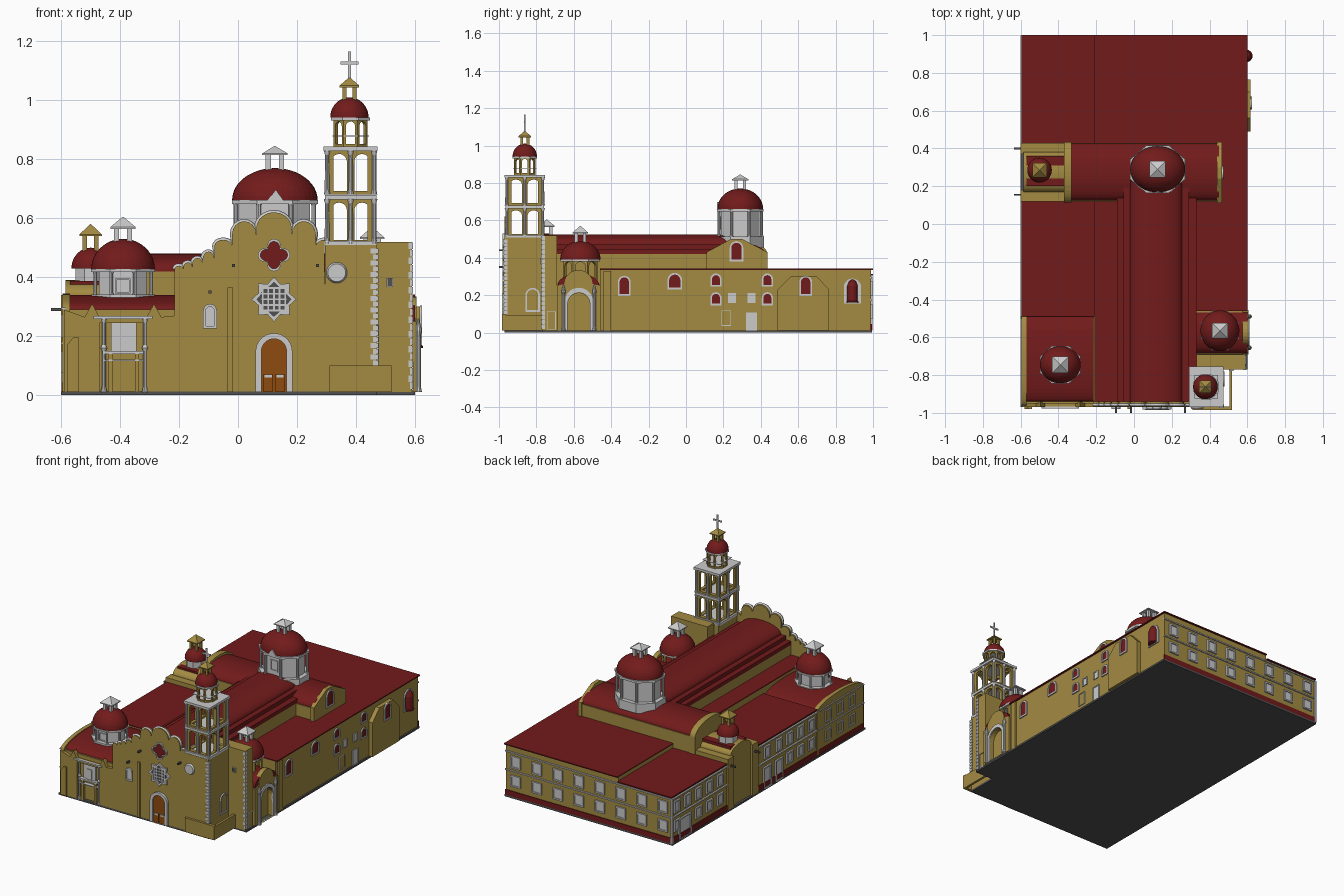
import bpy, bmesh
from math import pi, cos, sin, radians
from mathutils import Vector, Matrix
from mathutils.geometry import tessellate_polygon

if "Cube" in bpy.data.objects:
    bpy.data.objects.remove(bpy.data.objects["Cube"])

def material(name, c):
    m = bpy.data.materials.new(name)
    m.diffuse_color = (*c, 1)
    m.use_nodes = True
    m.node_tree.nodes["Principled BSDF"].inputs["Base Color"].default_value = m.diffuse_color
    return m
Y = material("ochre_wall", (0.37, 0.26, 0.055))
R = material("red_roof", (0.17, 0.011, 0.011))
B = material("door_wood", (0.27, 0.07, 0.005))
D = material("dark_base", (0.08, 0.08, 0.08))
smooth = []

def finish(name, bm, m=None, curved=False):
    bmesh.ops.recalc_face_normals(bm, faces=bm.faces)
    me = bpy.data.meshes.new(name)
    bm.to_mesh(me); bm.free()
    ob = bpy.data.objects.new(name, me)
    bpy.context.collection.objects.link(ob)
    if m: me.materials.append(m)
    if curved: smooth.append(ob)
    return ob

def boxes(name, specs, m=None):
    bm = bmesh.new()
    for x0, x1, y0, y1, z0, z1 in specs:
        mat = Matrix.Translation(((x0+x1)/2, (y0+y1)/2, (z0+z1)/2)) @ Matrix.Diagonal((x1-x0, y1-y0, z1-z0, 1))
        bmesh.ops.create_cube(bm, size=1, matrix=mat)
    return finish(name, bm, m)

def box(name, *s, m=None):
    return boxes(name, [s], m)

# extrude outlines (first loop outer, the rest holes) along axis 'x' or 'y'
def add_prism(bm, loops, axis, d0, d1, mat=Matrix()):
    put = (lambda u, v, d: mat @ Vector((u, d, v))) if axis == 'y' else (lambda u, v, d: mat @ Vector((d, u, v)))
    flat = [p for l in loops for p in l]
    a = [bm.verts.new(put(*p, d0)) for p in flat]
    b = [bm.verts.new(put(*p, d1)) for p in flat]
    tris = [range(len(flat))] if len(loops) == 1 else tessellate_polygon([[Vector((*p, 0)) for p in l] for l in loops])
    for t in tris:
        bm.faces.new([a[i] for i in t]); bm.faces.new([b[i] for i in reversed(t)])
    k = 0
    for l in loops:
        n = len(l)
        for i in range(n):
            p, q = k+i, k+(i+1) % n
            bm.faces.new((a[p], a[q], b[q], b[p]))
        k += n

def prism(name, groups, axis, d0, d1, m=None, curved=False):
    bm = bmesh.new()
    for g in groups: add_prism(bm, g, axis, d0, d1)
    return finish(name, bm, m, curved)

def rect(u0, u1, z0, z1): return [(u0, z0), (u1, z0), (u1, z1), (u0, z1)]
def arc(u0, u1, z, h, n=10):
    return [((u0+u1)/2 + (u1-u0)/2*cos(pi*i/n), z + h*sin(pi*i/n)) for i in range(n+1)]
def arch(u, z0, w, h, n=10):
    return [(u-w/2, z0), (u+w/2, z0)] + arc(u-w/2, u+w/2, z0+h-w/2, w/2, n)
def vault(u0, u1, zb, z, h): return [(u0, zb), (u1, zb)] + arc(u0, u1, z, h, 24)

# framed openings on a wall: specs (u, z0, w, h, arched)
def windows(name, axis, d, out, specs, pane=R, t=0.009, pd=0.003):
    fr, pn = [], []
    for u, z, w, h, ar in specs:
        f = arch if ar else (lambda u, z, w, h: rect(u-w/2, u+w/2, z, z+h))
        inner = f(u, z, w, h)
        fr.append([f(u, z-t, w+2*t, h+2*t), inner]); pn.append([inner])
    prism(name+"_frames", fr, axis, d, d+out)
    prism(name+"_panes", pn, axis, d, d+out*pd/0.008, pane)

def lathe(name, x, y, prof, n, rx=1, ry=1, m=None, rot=0, curved=False):
    bm = bmesh.new()
    rings = [[bm.verts.new((x+rx*r*cos(rot+2*pi*i/n), y+ry*r*sin(rot+2*pi*i/n), z)) for i in range(n)] for r, z in prof]
    for a, b in zip(rings, rings[1:]):
        for i in range(n): bm.faces.new((a[i], a[(i+1) % n], b[(i+1) % n], b[i]))
    bm.faces.new(rings[0]); bm.faces.new(rings[-1])
    return finish(name, bm, m, curved)
def octo(name, x, y, rx, ry, z0, z1, m=None):
    return lathe(name, x, y, [(1/cos(pi/8), z0), (1/cos(pi/8), z1)], 8, rx, ry, m, pi/8)

# ring of wall plates pierced by arches
def arcade(name, x, y, rx, ry, sides, z0, z1, holes, fill, m, t=0.02):
    bm = bmesh.new()
    hw = math_tan = sin(pi/sides)/cos(pi/sides)
    for s in range(sides):
        mat = Matrix.Translation((x, y, 0)) @ Matrix.Diagonal((rx, ry, 1, 1)) @ Matrix.Rotation(2*pi*s/sides, 4, 'Z')
        step = 2*hw/holes
        w = step*fill
        hl = [[(-hw+step*(i+.5)-w/2, z0+.012), (-hw+step*(i+.5)+w/2, z0+.012)] +
              arc(-hw+step*(i+.5)-w/2, -hw+step*(i+.5)+w/2, z1-.012-w*rx/2, w*rx/2) for i in range(holes)]
        add_prism(bm, [rect(-hw, hw, z0, z1)] + hl, 'y', -1, -1+t/rx, mat)
    return finish(name, bm, m)

def dome_lantern(name, x, y, rx, ry, z0, z1, lz, top, lw, m=None):
    lathe(name+"_dome", x, y, [(cos(a*pi/24), z0+(z1-z0)*sin(a*pi/24)) for a in range(12)] + [(.03, z1)], 40, rx, ry, R, 0, True)
    p, e = lw/2, lw*.28
    boxes(name+"_lantern_posts", [(x+sx*p-(e if sx > 0 else 0), x+sx*p+(e if sx < 0 else 0), y+sy*p-(e if sy > 0 else 0),
          y+sy*p+(e if sy < 0 else 0), z1-.02, lz) for sx in (-1, 1) for sy in (-1, 1)], m)
    lathe(name+"_lantern_roof", x, y, [(lw*.98, lz-.006), (lw*.98, lz), (.002, top)], 4, 1, 1, m, pi/4)

def posts(name, x, y, rx, ry, z0, z1, r):
    k = 1/cos(pi/8)
    for i in range(8):
        a = pi/8 + i*pi/4
        lathe(f"{name}_{i}", x+rx*k*cos(a), y+ry*k*sin(a), [(r*1.4, z0), (r, z0+.012), (r, z1-.012), (r*1.4, z1)], 8)

# ground slab
boxes("base_slab", [(-.6, .47, -.97, .995, 0, .012), (.47, .6, -.77, .995, 0, .012)], D)
# main bodies and flat roofs
boxes("main_walls", [(-.21, .59, .43, .99, .01, .335), (-.59, -.21, .43, .99, .01, .305), (-.59, -.21, -.49, .12, .01, .305),
      (-.21, -.09, -.95, .12, .01, .35), (.33, .59, -.46, .43, .01, .335), (-.09, .33, -.95, .43, .01, .42),
      (-.33, .45, .12, .43, .3, .42)], Y)
boxes("flat_roofs", [(-.21, .6, .43, 1, .335, .342), (-.595, -.21, .43, 1, .305, .312), (-.595, -.21, -.49, .12, .305, .312),
      (-.21, -.09, -.95, .12, .35, .357), (.33, .6, -.46, .43, .335, .342), (-.09, .33, -.94, .2, .42, .445)], R)
# nave and transept vaults
prism("nave_shoulders", [[rect(-.055, .29, .44, .47)]], 'y', -.94, .2, R)
prism("nave_vault", [[vault(-.02, .255, .44, .47, .055)]], 'y', -.94, .25, R, True)
prism("transept_vault", [[vault(.125, .425, .41, .42, .06)]], 'x', -.34, .45, R, True)
prism("transept_gable", [[[(.11, .3), (.435, .3), (.435, .43), (.3, .5), (.24, .5), (.11, .43)]]], 'x', .44, .465, Y)
windows("transept_window", 'x', .465, .008, [(.27, .39, .055, .09, True)])
prism("transept_parapet_left", [[vault(.115, .435, .3, .42, .075)]], 'x', -.37, -.33, Y)
# main dome
octo("main_dome_collar", .125, .29, .147, .127, .455, .515)
octo("main_dome_drum", .125, .29, .12, .102, .5, .66)
posts("main_dome_column", .125, .29, .132, .114, .51, .655, .008)
octo("main_dome_cornice", .125, .29, .146, .125, .648, .662)
dome_lantern("main", .125, .29, .145, .122, .662, .77, .82, .845, .062)
prism("main_dome_gablet", [[[(.1, .66), (.155, .66), (.128, .697)]]], 'y', .165, .2)
prism("drum_frame", [[rect(.1, .155, .55, .62), rect(.107, .148, .557, .613)]], 'y', .182, .19)

# facade with scalloped gable and trim
lobes = [(.062, .182, .565, .055), (-.02, .062, .545, .045), (-.08, -.02, .505, .022), (-.12, -.08, .462, .025),
         (-.155, -.12, .445, .02), (-.185, -.155, .435, .015), (-.215, -.185, .427, .012)]
left = [p for l in lobes[1:] for p in arc(*l, n=8)]
crown = [(.244-u, z) for u, z in reversed([p for p in left if p[0] > -.051])] + arc(*lobes[0], n=12) + left
prism("facade", [[[(-.215, .01), (.295, .01)] + crown]], 'y', -.97, -.94, Y)
cu = bpy.data.curves.new("facade_trim", 'CURVE')
cu.dimensions = '3D'; cu.bevel_depth = .008; cu.bevel_resolution = 0
sp = cu.splines.new('POLY'); sp.points.add(len(crown)-1)
for p, (u, z) in zip(sp.points, crown): p.co = (u, -.957, z, 1)
bpy.context.collection.objects.link(bpy.data.objects.new("facade_trim", cu))
prism("portal_frame", [[arch(.122, .01, .125, .2, 16), arch(.122, .011, .085, .18, 16)]], 'y', -.985, -.96)
prism("portal_door", [[arch(.122, .011, .085, .18, 16)]], 'y', -.974, -.96, B)
boxes("door_leaves", [(.084, .119, -.98, -.97, .012, .07), (.125, .16, -.98, -.97, .012, .07)], B)
boxes("door_rails", [(.09, .115, -.982, -.97, .06, .07), (.13, .155, -.982, -.97, .06, .07)])
def star(r0, r1, n, z): return [(.122+(r1 if i % 2 else r0)*sin(pi*i/n), z+(r1 if i % 2 else r0)*cos(pi*i/n)) for i in range(2*n)]
prism("rose_window_frame", [[star(.076, .056, 8, .325), star(.058, .045, 8, .325)]], 'y', -.982, -.965)
prism("rose_window_pane", [[star(.06, .046, 8, .325)]], 'y', -.973, -.965, D)
boxes("rose_lattice", [(.084+i*.019-.003, .084+i*.019+.003, -.977, -.97, .285, .365) for i in range(5)] +
      [(.08, .164, -.977, -.97, .287+i*.019-.003, .287+i*.019+.003) for i in range(5)])
def foil(s): return [(.122+s*(.6+.4*abs(cos(2*a)))*cos(a), .475+s*(.6+.4*abs(cos(2*a)))*sin(a)) for a in [2*pi*i/48 for i in range(48)]]
prism("quatrefoil_frame", [[foil(.055), foil(.046)]], 'y', -.98, -.965)
prism("quatrefoil_pane", [[foil(.047)]], 'y', -.973, -.965, R)
windows("facade_niche", 'y', -.97, -.01, [(-.095, .235, .028, .065, True)], None)
box("facade_pilaster", -.035, -.017, -.98, -.96, .01, .365, m=Y)
boxes("water_spouts", [(x-.005, x+.005, -1, -.95, z-.005, z+.005) for x, z in ((-.095, .35), (-.015, .44), (.27, .44))] +
      [(-.635, -.58, y-.005, y+.005, .285, .295) for y in (.155, .4)], D)

# bell tower
box("tower_base", .295, .47, -.97, -.755, .01, .51, m=Y)
box("tower_wing", .33, .59, -.77, -.69, .01, .52, m=Y)
boxes("quoins", [(.47-w, .476, -.975, -.955, .1+i*.02, .117+i*.02) for i in range(20) for w in [(.012, .02)[i % 2]]] +
      [(.59-w, .594, -.774, -.755, .02+i*.025, .042+i*.025) for i in range(20) for w in [(.006, .012)[i % 2]]])
lathe("tower_medallion", .335, 0, [(.037, -.005), (.03, .008)], 24).matrix_world = Matrix.Translation((0, -.972, .415)) @ Matrix.Rotation(pi/2, 4, 'X')
windows("wing_window", 'y', -.77, -.008, [(.515, .37, .016, .025, False)], D, .003)
windows("tower_side_niche", 'x', .47, .008, [(-.82, .12, .06, .11, True)], Y)
windows("wing_side_door", 'x', .59, .006, [(-.72, .02, .04, .09, False)], Y, .004)
boxes("forecourt_wall", [(.31, .52, -.985, -.965, .01, .1), (.505, .52, -.97, -.77, .01, .095)], Y)
tx, ty = .382, -.862
for i, (a, b) in enumerate(((.515, .665), (.68, .83))):
    arcade(f"tower_tier_{i}", tx, ty, .078, .095, 4, a, b, 2, .68, Y)
    for sx in (-1, 0, 1):
        for sy in (-1, 0, 1):
            if sx or sy:
                lathe(f"tower_column_{i}_{sx}_{sy}", tx+sx*.08, ty+sy*.097, [(.011, a), (.008, a+.015), (.007, b-.015), (.011, b)], 10)
for z, e in ((.508, .09), (.664, .087), (.828, .092)):
    box("tower_cornice", tx-e, tx+e, ty-e-.016, ty+e+.016, z, z+.015)
arcade("tower_belfry", tx, ty, .058, .058, 8, .84, .94, 1, .65, Y, .012)
octo("belfry_cornice", tx, ty, .066, .066, .932, .942)
boxes("belfry_rail", [(tx-.062, tx+.062, ty-.062, ty+.062, .878, .881)])
dome_lantern("tower", tx-.004, ty, .065, .065, .942, 1.01, 1.05, 1.078, .048, Y)
boxes("tower_cross", [(tx-.009, tx+.001, ty-.003, ty+.003, 1.07, 1.165), (tx-.034, tx+.026, ty-.003, ty+.003, 1.122, 1.132)])

# right side chapel with portal
prism("chapel_right_body", [[vault(-.69, -.46, .01, .25, .05)]], 'x', .33, .575, Y)
prism("chapel_right_vault", [[vault(-.685, -.465, .25, .255, .06)]], 'x', .33, .6, R, True)
prism("chapel_right_front", [[[(-.69, .01), (-.455, .01), (-.455, .25)] + arc(-.65, -.5, .26, .075, 12) + [(-.69, .25)], arch(-.573, .012, .12, .2)]], 'x', .575, .605, Y)
prism("chapel_portal_arch", [[arch(-.573, .01, .155, .23), arch(-.573, .011, .12, .205)]], 'x', .6, .612)
for y in (-.655, -.49):
    lathe("portal_column", .612, y, [(.012, .01), (.008, .03), (.008, .2), (.012, .22), (.002, .26)], 10)
arcade("chapel_right_drum", .455, -.565, .088, .092, 8, .27, .39, 1, .7, Y, .012)
octo("chapel_right_cornice", .455, -.565, .1, .105, .38, .392)
dome_lantern("chapel_right", .455, -.565, .103, .108, .39, .49, .535, .57, .06)
box("right_pilaster", .58, .6, -.44, -.4, .01, .33, m=Y)

# right wall openings and buttress
windows("right_wall", 'x', .59, .008, [(-.33, .205, .05, .09, True), (-.06, .24, .06, .07, True)] +
        [(y, z, .042, .052, True) for y in (.16, .435) for z in (.155, .255)])
windows("right_wall_doors", 'x', .59, .006, [(.245, .165, .03, .04, False), (.35, .165, .03, .04, False), (.35, .012, .045, .09, False)], None, .006)
windows("right_wall_panel", 'x', .59, .006, [(.215, .04, .045, .075, False)], Y, .004)
prism("right_buttress", [[[(.49, .01), (.765, .01), (.765, .23), (.7, .3), (.56, .3), (.49, .23)]]], 'x', .58, .617, Y)
windows("buttress_window", 'x', .617, .008, [(.64, .205, .05, .09, True)])
lathe("right_apse_niche", .595, .89, [(.033, .16), (.033, .165), (.028, .17), (.028, .25), (.018, .275), (.003, .285)], 16, m=R)
windows("right_niche", 'x', .59, .008, [(.89, .165, .075, .115, True)], None)

# front left chapel
box("chapel_left_body", -.58, -.21, -.95, -.49, .01, .29, m=Y)
prism("chapel_left_vault", [[vault(-.94, -.49, .28, .29, .05)]], 'x', -.57, -.215, R, True)
prism("chapel_left_end", [[vault(-.96, -.485, .01, .29, .055)]], 'x', -.595, -.57, Y)
prism("chapel_left_front", [[[(-.59, .01), (-.21, .01), (-.21, .27), (-.26, .265), (-.285, .31), (-.31, .265), (-.47, .265), (-.495, .31), (-.52, .265), (-.59, .29)],
      rect(-.47, -.31, .012, .245)]], 'y', -.97, -.94, Y)
boxes("chapel_left_trim", [(-.49, -.29, -.978, -.965, .258, .268), (-.46, -.32, -.975, -.95, .14, .15), (-.46, -.32, -.975, -.95, .115, .12),
      (-.43, -.345, -.958, -.945, .15, .255), (-.405, -.37, -.963, -.95, .15, .215)])
for x in (-.455, -.315):
    lathe("chapel_left_column", x, -.965, [(.011, .01), (.007, .03), (.007, .15), (.011, .16), (.007, .17), (.007, .245), (.011, .26)], 10)
boxes("chapel_left_piers", [(-.44, -.425, -.97, -.95, .01, .14), (-.35, -.335, -.97, -.95, .01, .14)], Y)
prism("corner_buttress", [[[(-.58, .01), (-.54, .01), (-.54, .195), (-.56, .195), (-.58, .17)]]], 'y', -.98, -.96, Y)
octo("chapel_left_collar", -.39, -.745, .108, .1, .325, .342)
octo("chapel_left_drum", -.39, -.745, .082, .075, .33, .425)
posts("chapel_left_post", -.39, -.745, .095, .087, .335, .425, .006)
octo("chapel_left_cornice", -.39, -.745, .108, .1, .418, .428)
dome_lantern("chapel_left", -.39, -.745, .108, .098, .427, .53, .57, .605, .062)
prism("chapel_drum_frame", [[rect(-.417, -.365, .345, .395), rect(-.412, -.37, .35, .39)]], 'y', -.826, -.815)

# left transept block with small dome
boxes("side_tower", [(-.585, -.34, .12, .43, .01, .34), (-.6, -.57, .12, .18, .01, .34), (-.6, -.57, .37, .43, .01, .34)], Y)
prism("side_tower_gable", [[vault(.17, .38, .28, .34, .05)]], 'x', -.585, -.36, Y)
box("side_tower_roof", -.57, -.36, .2, .36, .34, .387, m=R)
octo("side_tower_drum", -.5, .285, .052, .058, .38, .435)
dome_lantern("side_tower", -.5, .285, .065, .066, .43, .5, .545, .58, .055, Y)

# two-storey wings: rows of windows, bands, doors
rows = ((.085, .055), (.205, .06))
windows("back_wall", 'y', .99, .01, [(-.53+i*.15, z, .05, h, False) for i in range(8) for z, h in rows], None)
windows("left_wall", 'x', -.59, -.01, [(y, z, .045, h, False) for y in (.5, .61, .72, .83, .94, -.43, -.32, -.21, -.1, .02, -.6, -.72, -.84)
        for z, h in rows if z > .1 or y not in (.83, .02, -.1)], None)
windows("left_doors", 'x', -.59, -.01, [(y, .015, w, .12, False) for y, w in ((.86, .11), (.02, .06), (-.1, .06))], None)
lefts = ((-.96, -.5), (-.49, .12), (.43, .99))
boxes("string_courses", [(-.598, .595, .985, .997, .172, .18), (-.598, .595, .985, .997, .29, .298)] +
      [(-.6, -.585, a, b, z, z+.008) for a, b in lefts for z in (.172, .29)] + [(-.6, -.588, .985, .998, .01, .3)])
boxes("red_plinth", [(-.595, .595, .985, .995, .012, .045)] + [(-.597, -.585, a, b, .012, .045) for a, b in lefts], R)

# smooth shading on curved parts
for ob in bpy.context.view_layer.objects: ob.select_set(ob in smooth)
bpy.context.view_layer.objects.active = smooth[0]
bpy.ops.object.shade_smooth_by_angle(angle=radians(35))
